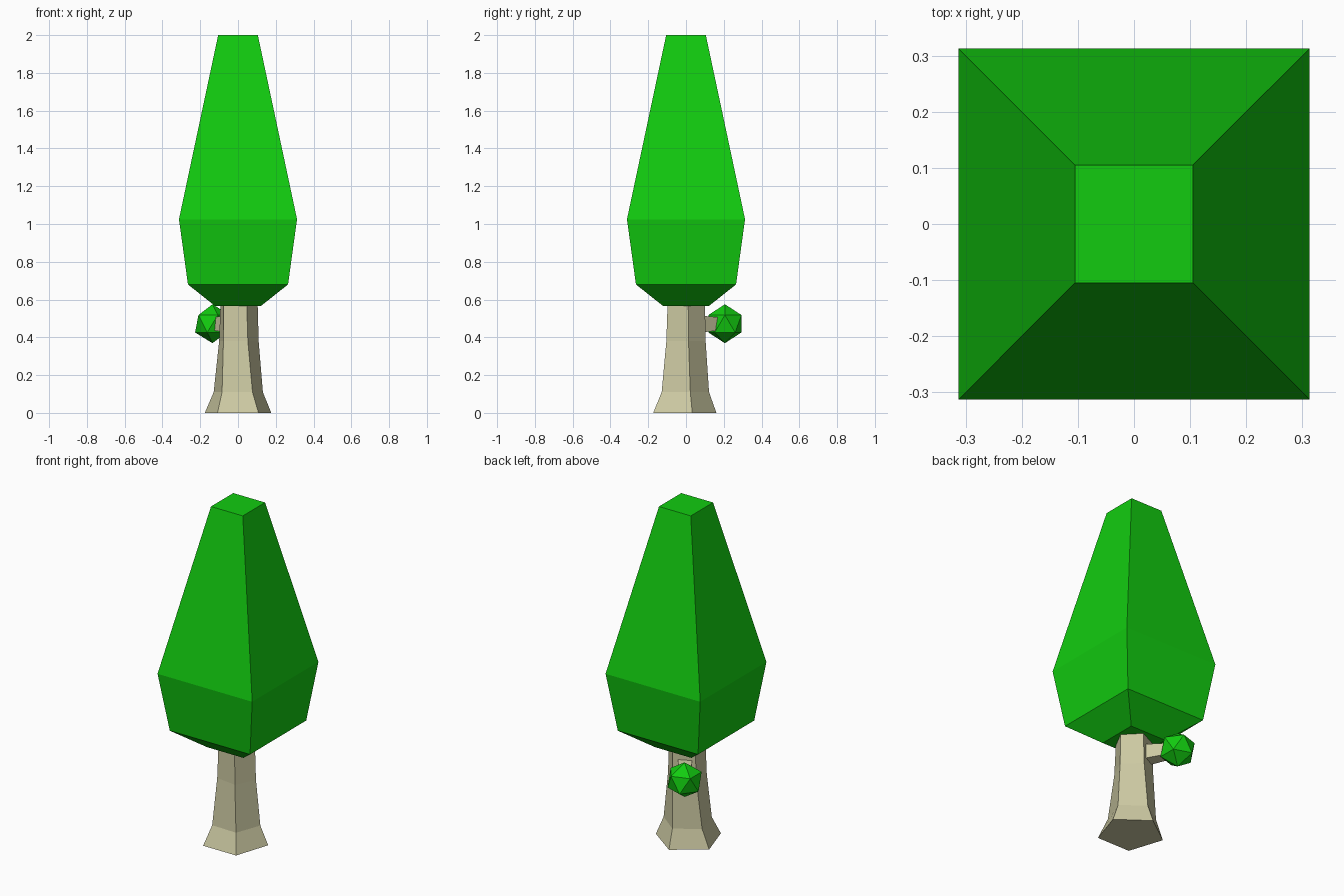
import bpy, bmesh
from math import radians, cos, sin, sqrt
from mathutils import Vector

if "Cube" in bpy.data.objects:
    bpy.data.objects.remove(bpy.data.objects["Cube"])


def material(name, rgb):
    m = bpy.data.materials.new(name)
    m.diffuse_color = (*rgb, 1)
    m.use_nodes = True
    m.node_tree.nodes["Principled BSDF"].inputs["Base Color"].default_value = m.diffuse_color
    return m


GREEN = material("leaf green", (0.006, 0.6, 0.005))
BARK = material("pale bark", (0.6, 0.58, 0.36))


def finish(name, bm, mat):
    bmesh.ops.recalc_face_normals(bm, faces=bm.faces)
    mesh = bpy.data.meshes.new(name)
    bm.to_mesh(mesh)
    bm.free()
    mesh.materials.append(mat)
    bpy.context.collection.objects.link(bpy.data.objects.new(name, mesh))


def loft(name, rings, mat):
    """Skin a stack of equal-length point rings and cap both ends."""
    bm = bmesh.new()
    loops = [[bm.verts.new(p) for p in ring] for ring in rings]
    n = len(loops[0])
    for a, b in zip(loops, loops[1:]):
        for i in range(n):
            j = (i + 1) % n
            bm.faces.new((a[i], a[j], b[j], b[i]))
    bm.faces.new(loops[0][::-1])
    bm.faces.new(loops[-1])
    finish(name, bm, mat)


def polygon(sides, radius, z, start, cy=0.0):
    angles = [radians(start + 360 * i / sides) for i in range(sides)]
    return [(radius * cos(a), cy + radius * sin(a), z) for a in angles]


# Five-sided trunk, flared at the foot and slightly twisted (z, radius, y centre, twist)
trunk = [(0, 0.185, -0.024, 0), (0.11, 0.137, -0.015, -2),
         (0.38, 0.111, -0.006, -8), (0.58, 0.105, -0.003, -10)]
loft("trunk", [polygon(5, r, z, 90 + t, cy) for z, r, cy, t in trunk], BARK)

# Square tapered crown (z, half width)
crown = [(0.565, 0.12), (0.68, 0.265), (1.025, 0.3125), (2.0, 0.105)]
loft("crown", [polygon(4, h * sqrt(2), z, 45) for z, h in crown], GREEN)

# Side branch: tapered square stub from the trunk to the leaf ball
ball = Vector((-0.135, 0.206, 0.472))
root = Vector((-0.03, 0.05, 0.47))
side = (ball - root).cross(Vector((0, 0, 1))).normalized()
up = Vector((0, 0, 1))
loft("branch", [[c + side * sx * w + up * sz * h
                 for sx, sz in ((-1, -1), (1, -1), (1, 1), (-1, 1))]
                for c, w, h in ((root, 0.04, 0.045), (ball, 0.03, 0.03))], BARK)

# Low-poly leaf ball
bm = bmesh.new()
bmesh.ops.create_icosphere(bm, subdivisions=1, radius=0.103)
bmesh.ops.translate(bm, verts=bm.verts, vec=ball)
finish("leaf_ball", bm, GREEN)
